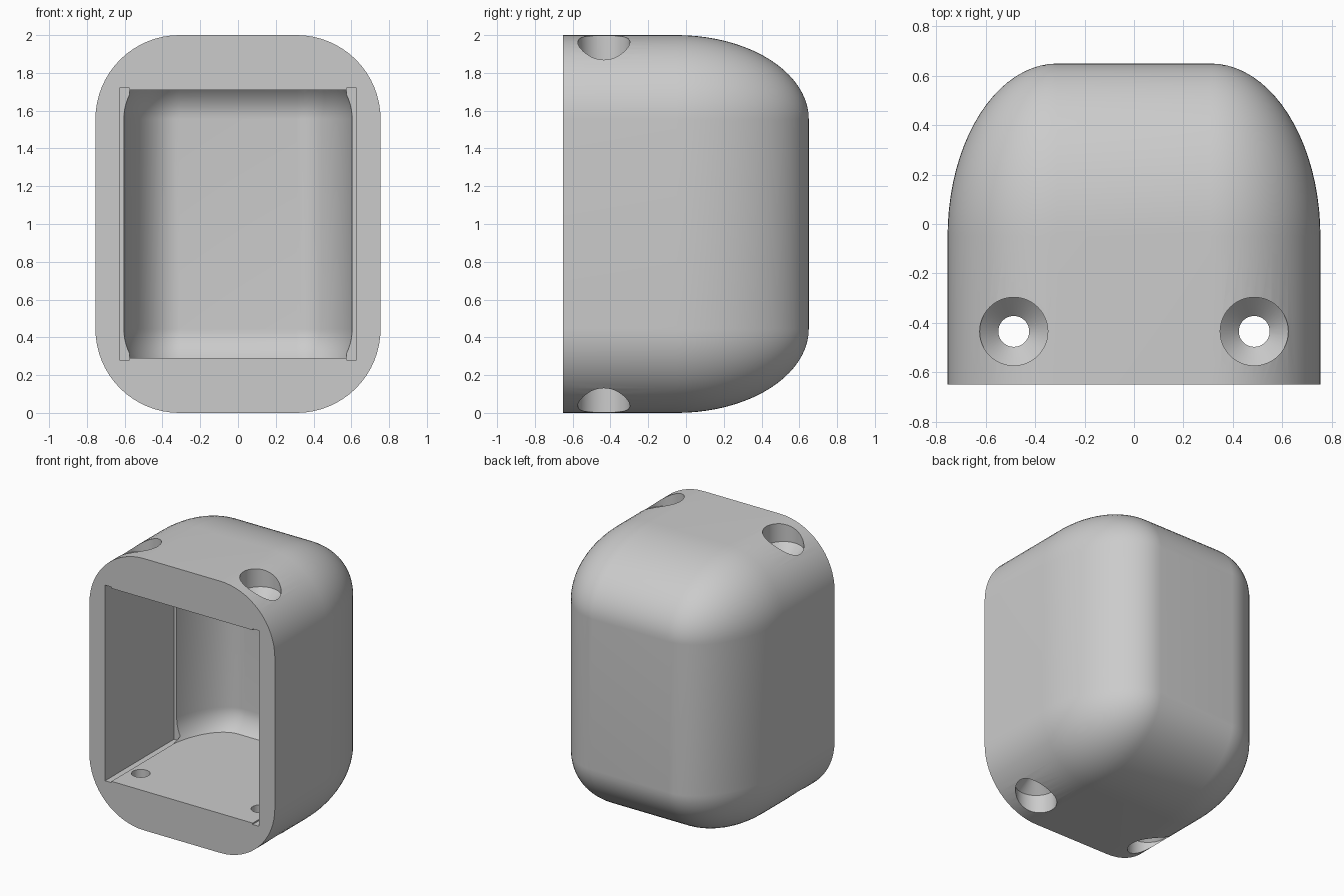
import bpy, bmesh
from math import sin, cos, pi, radians
from mathutils import Matrix

cube = bpy.data.objects.get("Cube")
if cube:
    bpy.data.objects.remove(cube)

MID_Z = 1.0
CORE_X, CORE_Z = 0.31, 0.555      # flat rectangle at the back
BEND_Y = -0.05                    # where the straight sides begin to curve in
FRONT_Y = -0.65

grey = bpy.data.materials.new("plain grey")
grey.use_nodes = True
colour = (0.6, 0.6, 0.6, 1)
grey.diffuse_color = colour
grey.node_tree.nodes["Principled BSDF"].inputs["Base Color"].default_value = colour


def make_object(name, bm):
    bmesh.ops.recalc_face_normals(bm, faces=bm.faces)
    mesh = bpy.data.meshes.new(name)
    bm.to_mesh(mesh)
    bm.free()
    mesh.materials.append(grey)
    obj = bpy.data.objects.new(name, mesh)
    bpy.context.collection.objects.link(obj)
    return obj


def section(bm, radius, y, steps=16):
    """Ring of vertices: the core rectangle with rounded corners."""
    ring = []
    for i, (sx, sz) in enumerate([(1, 1), (-1, 1), (-1, -1), (1, -1)]):
        for k in range(steps + 1):
            a = (i + k / steps) * pi / 2
            ring.append(bm.verts.new((sx * CORE_X + radius * cos(a), y,
                                      MID_Z + sz * CORE_Z + radius * sin(a))))
    return ring


def domed_block(radius, depth, front, steps=20):
    """Straight rounded block whose back closes along an ellipse."""
    bm = bmesh.new()
    rings = [section(bm, radius, front)]
    for k in range(steps + 1):
        t = k / steps * pi / 2
        rings.append(section(bm, radius * cos(t), BEND_Y + depth * sin(t)))
    for a, b in zip(rings, rings[1:]):
        for i in range(len(a)):
            j = (i + 1) % len(a)
            bm.faces.new((a[i], a[j], b[j], b[i]))
    bm.faces.new(rings[0])
    bm.faces.new(rings[-1])
    bmesh.ops.remove_doubles(bm, verts=bm.verts, dist=1e-5)
    return bm


def box(name, x0, x1, y0, y1, z0, z1):
    bm = bmesh.new()
    bmesh.ops.create_cube(bm, size=1)
    bmesh.ops.scale(bm, vec=(x1 - x0, y1 - y0, z1 - z0), verts=bm.verts)
    bmesh.ops.translate(bm, vec=((x0 + x1) / 2, (y0 + y1) / 2, (z0 + z1) / 2), verts=bm.verts)
    return make_object(name, bm)


def screw_cutter(x, y, side, segments=48):
    """Through hole, cone seat and wide bore, stacked along z."""
    profile = [(0.0625, 0.60), (0.0625, 0.785), (0.138, 0.86), (0.138, 1.2)]
    bm = bmesh.new()
    rings = [[bm.verts.new((x + r * cos(2 * pi * k / segments),
                            y + r * sin(2 * pi * k / segments), MID_Z + side * h))
              for k in range(segments)] for r, h in profile]
    for a, b in zip(rings, rings[1:]):
        for i in range(segments):
            j = (i + 1) % segments
            bm.faces.new((a[i], a[j], b[j], b[i]))
    bm.faces.new(rings[0])
    bm.faces.new(rings[-1])
    return make_object("screw_hole_cutter", bm)


# Outer body
housing = make_object("housing", domed_block(0.445, 0.70, FRONT_Y))

# Hollow inside, trimmed to a flat floor and ceiling
hollow = domed_block(0.315, 0.57, FRONT_Y - 0.2)
for side in (-1, 1):
    geom = hollow.verts[:] + hollow.edges[:] + hollow.faces[:]
    cut = bmesh.ops.bisect_plane(hollow, geom=geom, plane_co=(0, 0, MID_Z + side * 0.71),
                                 plane_no=(0, 0, side), clear_outer=True)
    rim = [e for e in cut["geom_cut"] if isinstance(e, bmesh.types.BMEdge)]
    bmesh.ops.contextual_create(hollow, geom=rim)
cutters = [make_object("hollow_cutter", hollow)]

# Side slots and screw holes
for sx in (-1, 1):
    x0, x1 = sorted((sx * 0.575, sx * 0.627))
    cutters.append(box("slot_cutter", x0, x1, FRONT_Y - 0.1, 0.15, 0.28, 1.72))
    for side in (-1, 1):
        cutters.append(screw_cutter(sx * 0.487, -0.435, side))

bpy.context.view_layer.objects.active = housing
for cutter in cutters:
    mod = housing.modifiers.new("cut", 'BOOLEAN')
    mod.operation = 'DIFFERENCE'
    mod.solver = 'EXACT'
    mod.object = cutter
    bpy.ops.object.modifier_apply(modifier=mod.name)
for cutter in cutters:
    bpy.data.objects.remove(cutter)

bpy.ops.object.select_all(action='DESELECT')
housing.select_set(True)
bpy.ops.object.shade_smooth_by_angle(angle=radians(30))
